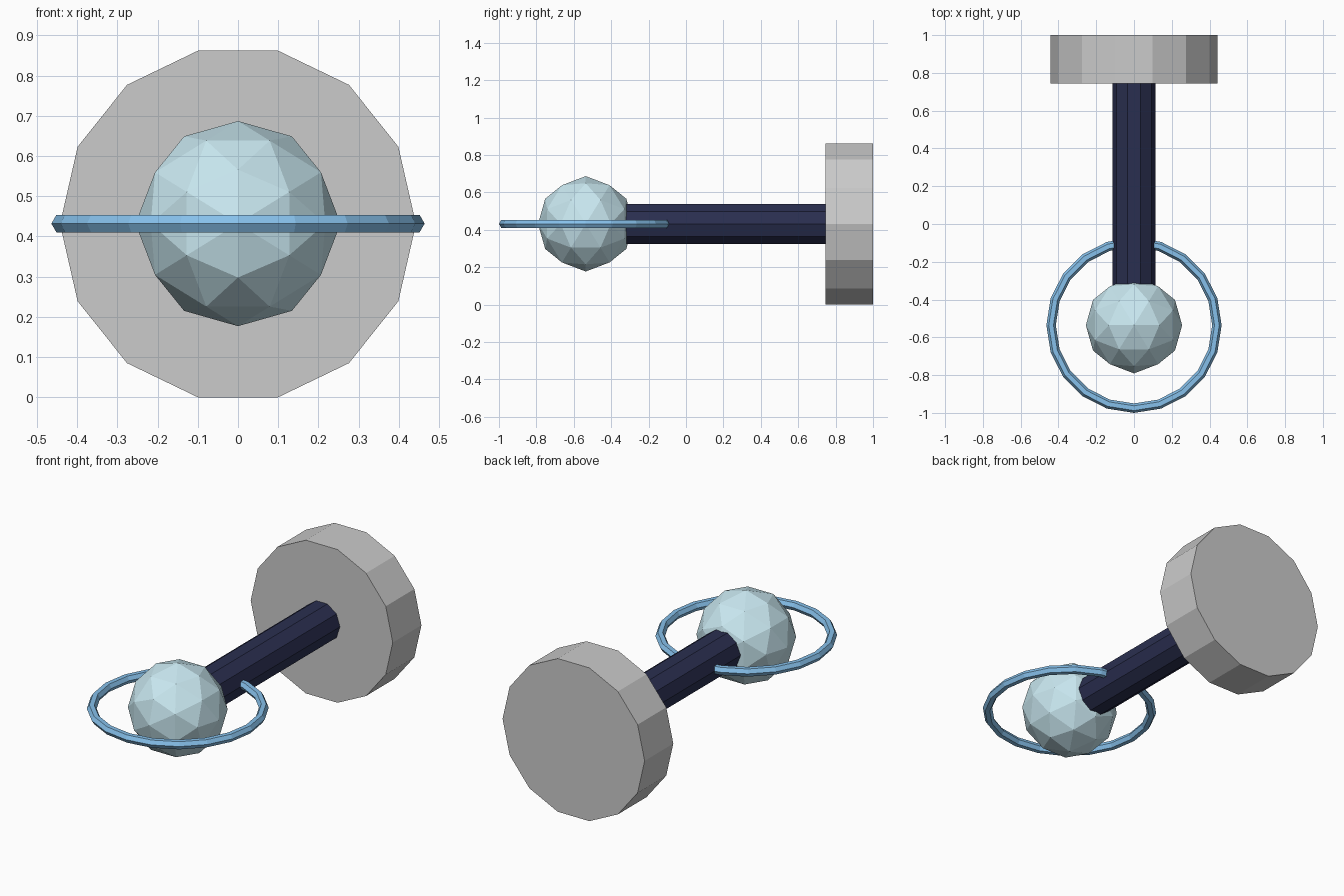
import bpy, bmesh
from math import sin, cos, tau, radians
from mathutils import Matrix

if "Cube" in bpy.data.objects:
    bpy.data.objects.remove(bpy.data.objects["Cube"])

AXIS_Z = 0.431      # shared centre height
BALL_Y = -0.536     # centre of ball and ring


def finish(obj, rgb=None):
    if rgb:
        mat = bpy.data.materials.new(obj.name + "_colour")
        mat.diffuse_color = (*rgb, 1)
        mat.use_nodes = True
        mat.node_tree.nodes["Principled BSDF"].inputs["Base Color"].default_value = mat.diffuse_color
        obj.data.materials.append(mat)


def link(name, bm, rgb=None):
    bmesh.ops.recalc_face_normals(bm, faces=bm.faces)
    mesh = bpy.data.meshes.new(name)
    bm.to_mesh(mesh)
    bm.free()
    obj = bpy.data.objects.new(name, mesh)
    bpy.context.collection.objects.link(obj)
    finish(obj, rgb)
    return obj


def prism_y(name, sides, radius, y0, y1, rgb=None):
    """Regular prism along y with a corner on +x."""
    bm = bmesh.new()
    ring = [bm.verts.new((radius * cos(tau * i / sides), y0,
                          AXIS_Z + radius * sin(tau * i / sides)))
            for i in range(sides)]
    base = bm.faces.new(ring)
    cap = bmesh.ops.extrude_face_region(bm, geom=[base], use_keep_orig=True)
    moved = [g for g in cap["geom"] if isinstance(g, bmesh.types.BMVert)]
    bmesh.ops.translate(bm, verts=moved, vec=(0, y1 - y0, 0))
    return link(name, bm, rgb)


# Base disc and connecting rod
prism_y("base_disc", 14, 0.4425, 0.745, 1.0)
prism_y("rod", 10, 0.1135, BALL_Y, 0.75, (0.023, 0.028, 0.08))

# Faceted ball, turned so an edge midpoint faces each axis
bm = bmesh.new()
bmesh.ops.create_icosphere(
    bm, subdivisions=2, radius=0.255,
    matrix=Matrix.Translation((0, BALL_Y, AXIS_Z + 0.001))
    @ Matrix.Rotation(radians(-31.717), 4, 'Y'))
link("ball", bm, (0.58, 0.80, 0.87))

# Thin ring around the ball
bpy.ops.mesh.primitive_torus_add(
    major_segments=20, minor_segments=6, major_radius=0.439,
    minor_radius=0.025, location=(0, BALL_Y, AXIS_Z + 0.001))
ring = bpy.context.object
ring.name = "ring"
finish(ring, (0.24, 0.53, 0.83))
